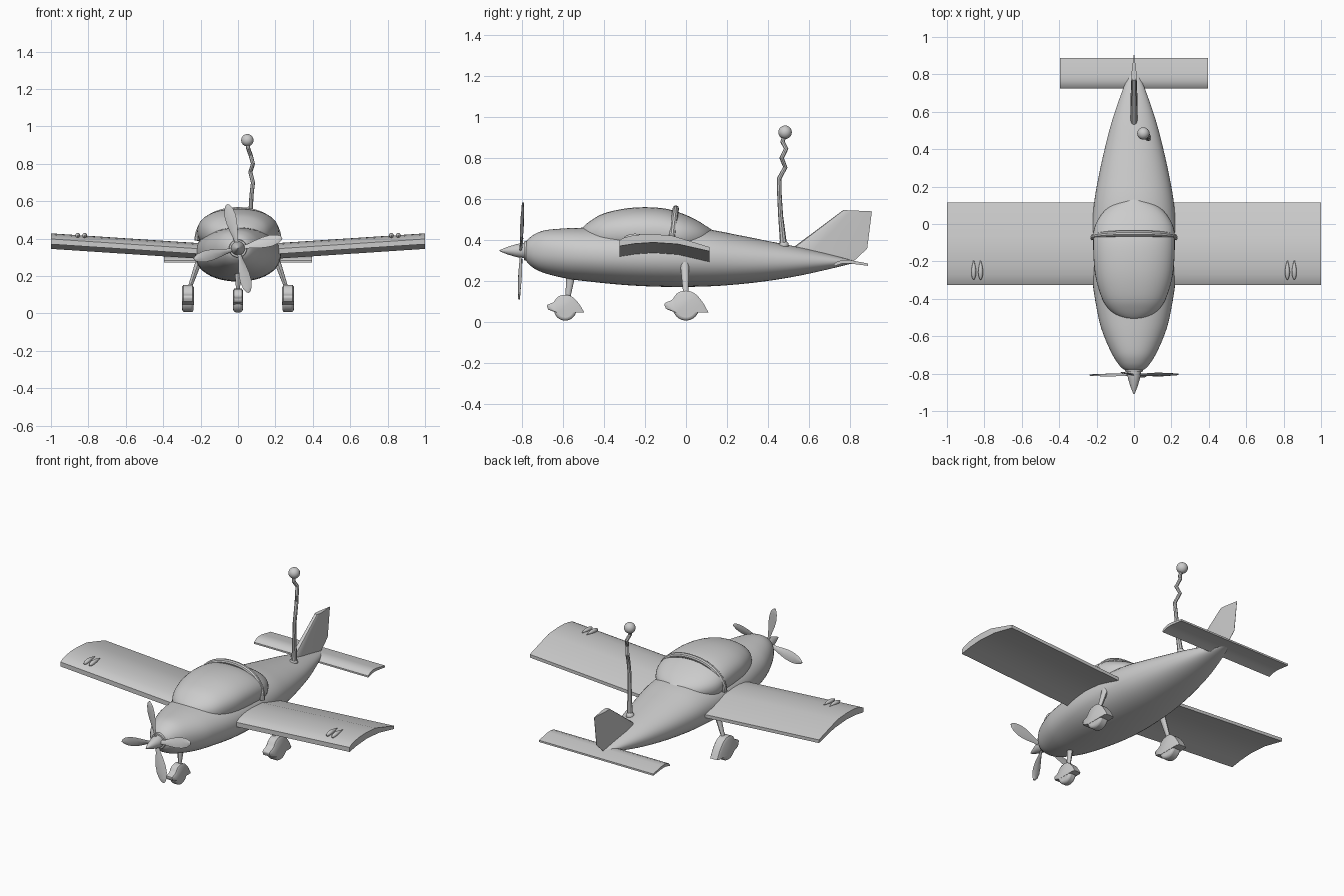
import bpy, bmesh, math
from mathutils import Vector, Matrix

if "Cube" in bpy.data.objects:
    bpy.data.objects.remove(bpy.data.objects["Cube"])


def finish(name, bm, angle=35):
    bmesh.ops.recalc_face_normals(bm, faces=bm.faces)
    me = bpy.data.meshes.new(name)
    bm.to_mesh(me)
    bm.free()
    ob = bpy.data.objects.new(name, me)
    bpy.context.collection.objects.link(ob)
    bpy.ops.object.select_all(action='DESELECT')
    ob.select_set(True)
    bpy.context.view_layer.objects.active = ob
    bpy.ops.object.shade_smooth_by_angle(angle=math.radians(angle))
    return ob


def skin(bm, rings):
    """Join equal-length closed rings into a capped tube."""
    vs = [[bm.verts.new(p) for p in r] for r in rings]
    n = len(vs[0])
    for a, b in zip(vs, vs[1:]):
        for i in range(n):
            j = (i + 1) % n
            bm.faces.new((a[i], a[j], b[j], b[i]))
    bm.faces.new(vs[0])
    bm.faces.new(vs[-1])


def smooth(pts, steps):
    """Catmull-Rom resampling of a list of tuples."""
    p = [Vector(q) for q in pts]
    p = [2 * p[0] - p[1]] + p + [2 * p[-1] - p[-2]]
    out = []
    for i in range(1, len(p) - 2):
        a, b, c, d = p[i - 1:i + 3]
        for k in range(steps):
            t = k / steps
            out.append(0.5 * (2 * b + (c - a) * t + (2 * a - 5 * b + 4 * c - d) * t * t
                              + (3 * b - a - 3 * c + d) * t ** 3))
    return out + [p[-2]]


def body(name, stations, n=48, e=1.0, steps=4):
    """Loft of (y, half width, top z, bottom z) stations along y."""
    rings = []
    for y, w, t, b in smooth(stations, steps):
        ring = []
        for i in range(n):
            a = 2 * math.pi * i / n
            c, s = math.cos(a), math.sin(a)
            ring.append((max(w, .001) * math.copysign(abs(c) ** e, c), y,
                         (t + b) / 2 + (t - b) / 2 * math.copysign(abs(s) ** e, s)))
        rings.append(ring)
    bm = bmesh.new()
    skin(bm, rings)
    return finish(name, bm)


def tube(name, path, radii, n=8, sq=1.0):
    """Round tapered tube through path; sq flattens it along x."""
    p = [Vector(q) for q in path]
    rings = []
    for i, q in enumerate(p):
        d = (p[min(i + 1, len(p) - 1)] - p[max(i - 1, 0)]).normalized()
        u = Vector((0, 1, 0))
        u = (u - d * u.dot(d)).normalized()
        v = d.cross(u)
        rings.append([q + radii[i] * (math.cos(2 * math.pi * k / n) * u
                      + sq * math.sin(2 * math.pi * k / n) * v) for k in range(n)])
    bm = bmesh.new()
    skin(bm, rings)
    return finish(name, bm)


def spin_y(name, prof, center, n=32):
    """Turned part around the y axis from (y, radius) pairs."""
    bm = bmesh.new()
    skin(bm, [[(center[0] + r * math.cos(2 * math.pi * k / n), y,
                center[1] + r * math.sin(2 * math.pi * k / n)) for k in range(n)] for y, r in prof])
    return finish(name, bm)


def ellipsoid(name, loc, size):
    bm = bmesh.new()
    bmesh.ops.create_uvsphere(bm, u_segments=24, v_segments=14, radius=1,
                              matrix=Matrix.Translation(loc) @ Matrix.Diagonal((*size, 1)))
    return finish(name, bm, 60)


# Fuselage and canopy
body("fuselage", [(-.785, .04, .385, .305), (-.77, .065, .405, .285), (-.74, .09, .428, .26),
                  (-.69, .12, .447, .238), (-.6, .16, .456, .215), (-.5, .19, .46, .2),
                  (-.3, .223, .463, .18), (-.1, .23, .463, .171), (.1, .215, .452, .173),
                  (.25, .19, .425, .183), (.4, .157, .395, .2), (.55, .118, .365, .225),
                  (.7, .067, .33, .258), (.79, .03, .306, .28), (.83, .008, .295, .287)], e=.93)
body("canopy", [(-.512, .01, .445, .385), (-.5, .075, .466, .37), (-.46, .13, .498, .35),
                (-.4, .17, .53, .33), (-.3, .202, .553, .32), (-.2, .215, .56, .32),
                (-.1, .218, .553, .32), (-.02, .212, .53, .32), (.05, .175, .498, .34),
                (.1, .12, .467, .36), (.13, .04, .448, .38)], e=.9)

# Hoop over the canopy
arc = [math.pi * i / 32 for i in range(33)]
tube("canopy_hoop", [(.217 * math.copysign(abs(math.cos(a)) ** .92, math.cos(a)),
                      -.072 + .022 * math.sin(a), .39 + .163 * math.sin(a) ** .92) for a in arc],
     [.016] * 33, 10)

# Wings: cambered section with dihedral
top = [(-.326, .398), (-.305, .41), (-.27, .42), (-.22, .427), (-.16, .428), (-.07, .422), (.115, .365)]
low = [(.115, .345), (-.04, .38), (-.16, .388), (-.25, .382), (-.326, .37)]
for side, s in (("right", 1), ("left", -1)):
    bm = bmesh.new()
    skin(bm, [[(s * x, y, z - (1 - x) * .066) for y, z in top + low] for x in (.1, 1)])
    finish(side + "_wing", bm, 14)
    # Paired teardrop lights on the wing
    for k, x in enumerate((.82, .857)):
        body(f"{side}_wing_light_{k + 1}", [(-.3, .001, .414, .41), (-.285, .009, .422, .402),
             (-.26, .013, .428, .404), (-.23, .01, .427, .407), (-.19, .001, .418, .416)],
             16).location = (s * x, 0, .002)

# Tailplane
bm = bmesh.new()
sec = [(.724, .282), (.735, .293), (.765, .303), (.8, .302), (.888, .285),
       (.888, .274), (.8, .285), (.76, .284), (.724, .272)]
skin(bm, [[(x, y, z) for y, z in sec] for x in (-.395, .395)])
finish("tailplane", bm)

# Tail fin: chordwise sections from root to tip
bm = bmesh.new()
chord = [(0, 0), (.02, .6), (.08, .95), (.3, 1), (1, .05)]
loop = chord + [(t, -w) for t, w in chord[:0:-1]]
skin(bm, [[(w * h, a[0] + t * (b[0] - a[0]), a[1] + t * (b[1] - a[1])) for t, w in loop]
          for a, b, h in (((.5, .345), (.81, .288), .02), ((.53, .368), (.885, .358), .02),
                          ((.768, .546), (.908, .54), .013))])
finish("tail_fin", bm)

# Spinner, collar and propeller blades
spin_y("spinner", [(-.91, .002), (-.9, .007), (-.87, .019), (-.83, .031), (-.8, .037), (-.79, .037)], (0, .348))
spin_y("propeller_collar", [(-.792, .03), (-.79, .046), (-.775, .05), (-.76, .046)], (0, .347))
blade = [(.02, .010), (.06, .014), (.1, .023), (.14, .030), (.18, .031), (.215, .024), (.236, .013), (.243, .003)]
for k in range(4):
    rot = Matrix.Rotation(math.radians(-13.5 - 90 * k), 3, 'Y')
    rings = []
    for r, w in blade:
        tw = math.radians(30 - 90 * r)
        ring = []
        for u, v in ((-1, 0), (-.4, 1), (.4, 1), (1, 0), (.4, -1), (-.4, -1)):
            a, b = u * w, v * .004
            q = rot @ Vector((r, b * math.cos(tw) + a * math.sin(tw),
                              a * math.cos(tw) - b * math.sin(tw)))
            ring.append((q.x, q.y - .806 + .04 * q.z, q.z + .347))
        rings.append(ring)
    bm = bmesh.new()
    skin(bm, rings)
    finish(f"propeller_blade_{k + 1}", bm, 50)

# Landing gear: wheel, fairing and leg
fair = smooth([(-.083, .06), (-.088, .082), (-.058, .096), (-.035, .123), (0, .132),
               (.035, .122), (.068, .088), (.093, .046)], 4)
fair = [tuple(p) for p in fair] + [(-.045, .046)]


def gear(name, x, y, k, w, leg):
    bm = bmesh.new()
    bmesh.ops.create_cone(bm, cap_ends=True, segments=32, radius1=.055 * k, radius2=.055 * k, depth=1.9 * w,
                          matrix=Matrix.Translation((x, y, .058 * k + .003)) @ Matrix.Rotation(math.pi / 2, 4, 'Y'))
    ob = finish(name + "_wheel", bm)
    m = ob.modifiers.new("round", 'BEVEL')
    m.width, m.segments = .014, 3
    bm = bmesh.new()
    skin(bm, [[(x + i * w, y + a * (k * (1 - f)), .046 + (b - .046) * (1 + (k - 1) * 1.3) * (1 - f * .9))
               for a, b in fair] for i, f in ((-1, .13), (-.75, 0), (.75, 0), (1, .13))])
    finish(name + "_fairing", bm, 40)
    tube(name + "_leg", leg, [.011, .015, .024], 12, .8)


gear("nose", 0, -.59, 1, .027, [(0, -.578, .11), (0, -.573, .15), (0, -.56, .25)])
for side, s in (("right", 1), ("left", -1)):
    gear(side + "_main", s * .268, 0, 1.18, .032,
         [(s * .265, 0, .12), (s * .247, -.002, .17), (s * .195, -.008, .32)])

# Crooked aerial with a ball on top
tube("aerial", [(.05, .478, .36), (.058, .474, .4), (.066, .462, .52), (.072, .456, .63), (.08, .455, .7),
                (.066, .485, .755), (.08, .467, .8), (.068, .489, .845), (.055, .471, .88), (.052, .482, .91)],
     [.022, .016, .012, .011, .011, .011, .011, .011, .011, .01], 8)
ellipsoid("aerial_base", (.052, .478, .375), (.024, .024, .022))
ellipsoid("aerial_ball", (.05, .484, .926), (.033, .033, .033))
